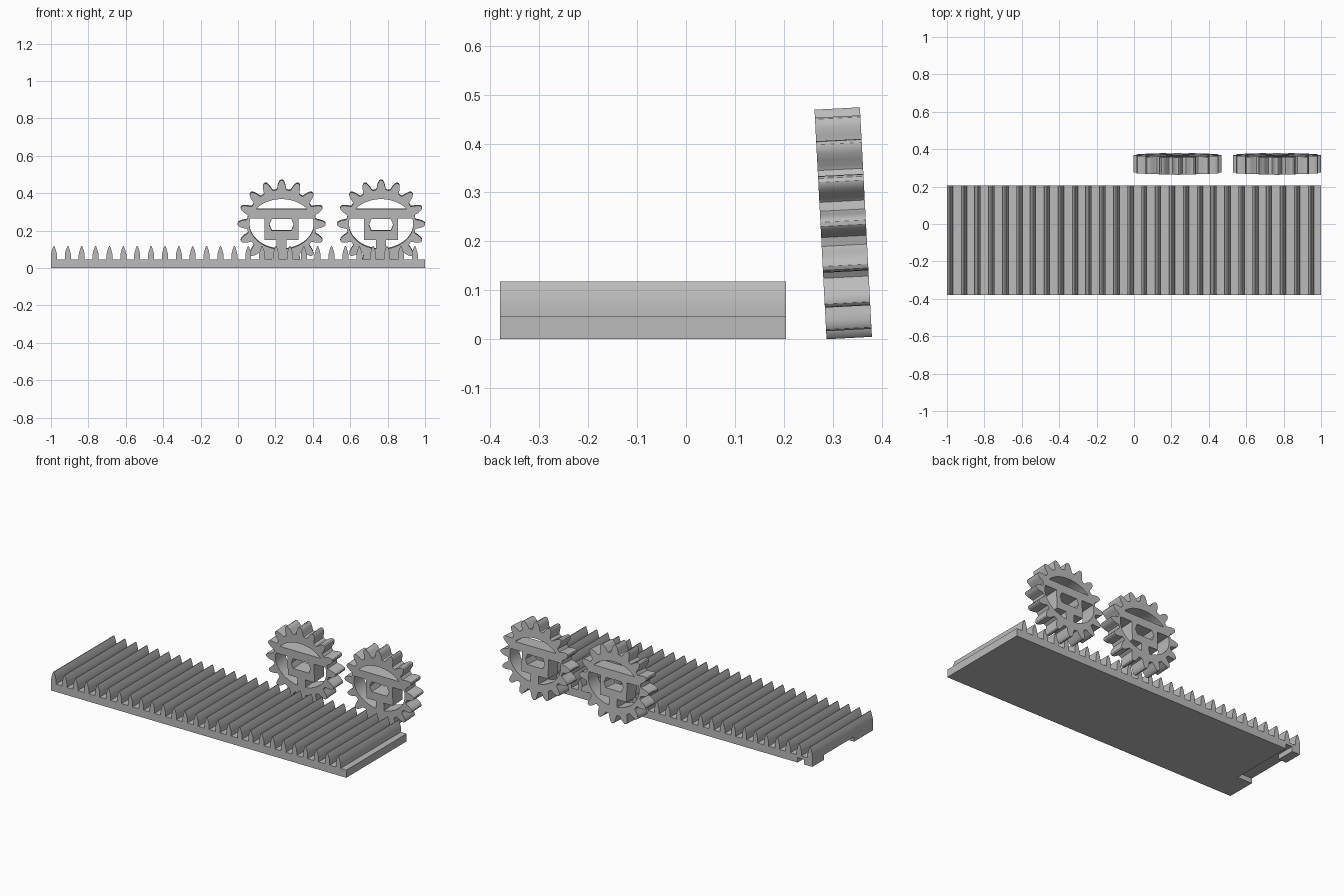
import bpy
from math import pi, sin, cos, acos, asin, radians

cube = bpy.data.objects.get("Cube")
if cube:
    bpy.data.objects.remove(cube)

grey = bpy.data.materials.new("plain grey")
grey.use_nodes = True
colour = (0.5, 0.5, 0.5, 1)
grey.diffuse_color = colour
grey.node_tree.nodes["Principled BSDF"].inputs["Base Color"].default_value = colour


def plate(name, outlines, thickness, location, rotation):
    """Flat plate from closed outlines (inner ones become holes)."""
    curve = bpy.data.curves.new(name, "CURVE")
    curve.dimensions = "2D"
    curve.fill_mode = "BOTH"
    curve.extrude = thickness / 2
    for points in outlines:
        spline = curve.splines.new("POLY")
        spline.points.add(len(points) - 1)
        for p, (x, y) in zip(spline.points, points):
            p.co = (x, y, 0, 1)
        spline.use_cyclic_u = True
    obj = bpy.data.objects.new(name, curve)
    bpy.context.collection.objects.link(obj)
    obj.location, obj.rotation_euler = location, rotation
    bpy.ops.object.select_all(action="DESELECT")
    obj.select_set(True)
    bpy.context.view_layer.objects.active = obj
    bpy.ops.object.convert(target="MESH")
    obj = bpy.context.object
    # Weld the caps to the rim
    weld = obj.modifiers.new("weld", "WELD")
    weld.merge_threshold = 0.0001
    bpy.ops.object.modifier_apply(modifier=weld.name)
    obj.data.materials.clear()
    obj.data.materials.append(grey)
    return obj


# Rack: comb profile pushed through the depth
BASE, PITCH, TEETH = 0.047, 0.0742, 27
half_tooth = [(0.016, BASE), (0.016, 0.072), (0.0125, 0.088), (0.008, 0.103), (0.002, 0.118)]
tooth = [(-w, z) for w, z in half_tooth] + half_tooth[::-1]
profile = [(-1, 0)]
for i in range(TEETH):
    profile += [(-0.984 + i * PITCH + w, z) for w, z in tooth]
profile += [(1, BASE), (1, 0)]
rack = plate("toothed_rack", [profile], 0.585, (0, -0.0875, 0), (pi / 2, 0, 0))

# Joining slot under the right end
slot = [(-1.1, -0.20), (-0.9, -0.20), (-0.9, 0.3), (-0.945, 0.3), (-0.945, 0.09), (-1.1, 0.09)]
cutter = plate("slot_cutter", [slot], 0.06, (0, 0, 0), (0, 0, 0))
cutter.hide_render = True
cut = rack.modifiers.new("slot", "BOOLEAN")
cut.operation = "DIFFERENCE"
cut.solver = "EXACT"
cut.object = cutter
bpy.context.view_layer.objects.active = rack
bpy.ops.object.modifier_apply(modifier=cut.name)
bpy.data.objects.remove(cutter)

# Gear rim with rounded teeth
COUNT = 16
flank = [(0.183, 0.027), (0.190, 0.0235), (0.205, 0.021), (0.220, 0.016), (0.231, 0.010), (0.235, 0.004)]
gear_tooth = [(r, -w) for r, w in flank] + flank[::-1]
rim = []
for i in range(COUNT):
    a = 2 * pi * i / COUNT
    rim += [(r * cos(a) - w * sin(a), r * sin(a) + w * cos(a)) for r, w in gear_tooth]

# Oval opening split by a crossbar, a hub and a lower post
RX, RY, STEPS = 0.172, 0.134, 20


def arc(start, end):
    angles = [start + (end - start) * i / STEPS for i in range(STEPS + 1)]
    return [(RX * cos(a), RY * sin(a)) for a in angles]


top = asin(0.08 / RY)
upper_hole = arc(top, pi - top)
right_hole = arc(asin(0.031 / RY), -acos(0.027 / RX))
right_hole += [(0.027, -0.085), (0.09, -0.085), (0.09, 0.031)]
left_hole = [(-x, y) for x, y in right_hole]
hub_hole = [(0.065, -0.005), (0.052, 0.027), (-0.052, 0.027),
            (-0.065, -0.005), (-0.052, -0.035), (0.052, -0.035)]

parts = [rack]
for name, x in (("inner_gear", 0.233), ("outer_gear", 0.765)):
    parts.append(plate(name, [rim, upper_hole, left_hole, right_hole, hub_hole],
                       0.093, (x, 0.3215, 0.237), (pi / 2 + radians(3), 0, 0)))

# Smooth the curved flanks, keep hard edges
bpy.ops.object.select_all(action="DESELECT")
for obj in parts:
    obj.select_set(True)
bpy.context.view_layer.objects.active = rack
bpy.ops.object.shade_smooth_by_angle(angle=radians(30))
